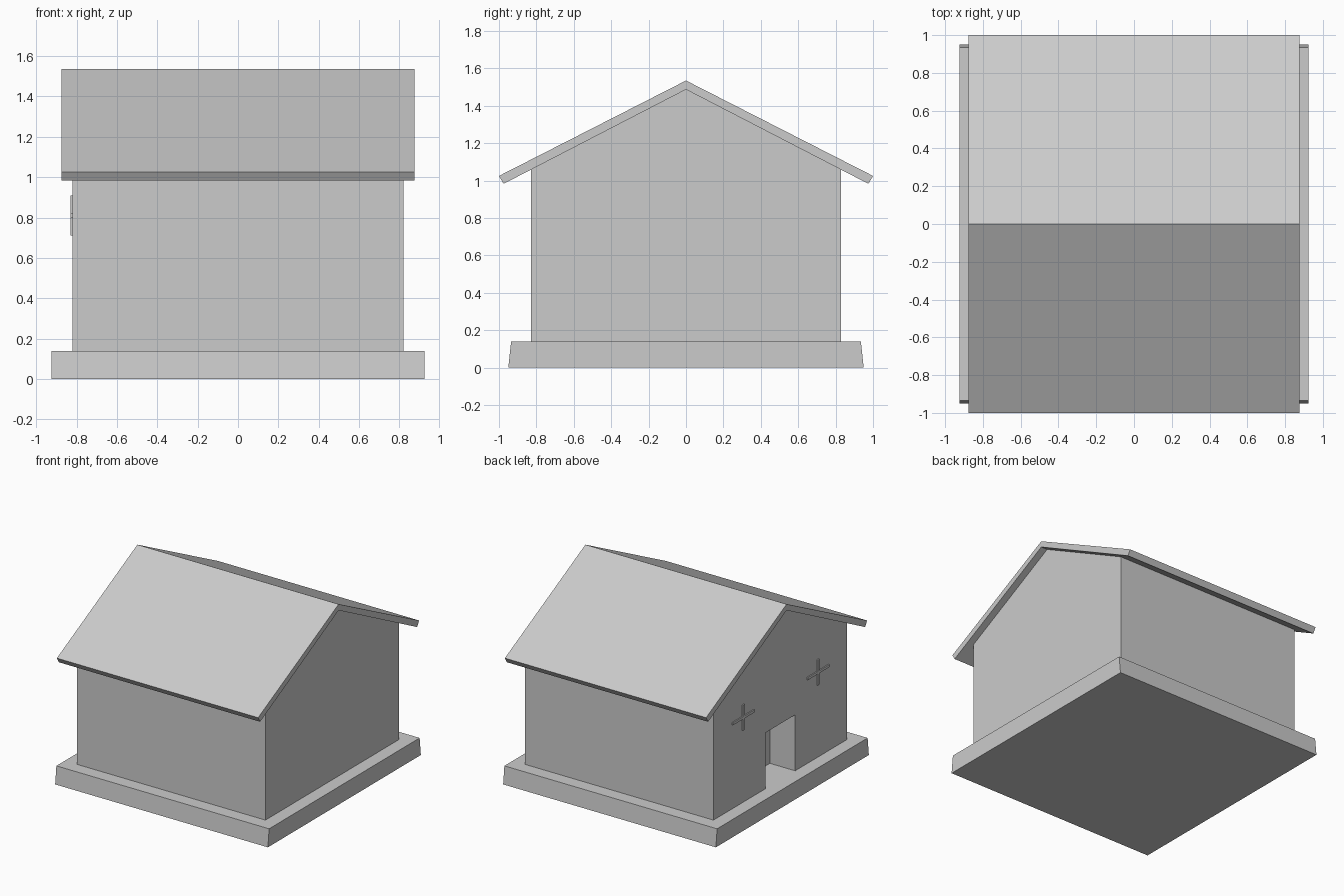
import bpy
import bmesh

cube = bpy.data.objects.get("Cube")
if cube:
    bpy.data.objects.remove(cube, do_unlink=True)

grey = bpy.data.materials.new("plain grey")
grey.use_nodes = True
colour = (0.6, 0.6, 0.6, 1)
grey.diffuse_color = colour
grey.node_tree.nodes["Principled BSDF"].inputs["Base Color"].default_value = colour


def extrude_profile(name, profile, x0, x1):
    """Extrude a closed (y, z) outline along x."""
    bm = bmesh.new()
    face = bm.faces.new([bm.verts.new((x0, y, z)) for y, z in profile])
    result = bmesh.ops.extrude_face_region(bm, geom=[face])
    for v in result["geom"]:
        if isinstance(v, bmesh.types.BMVert):
            v.co.x = x1
    bmesh.ops.recalc_face_normals(bm, faces=bm.faces)
    mesh = bpy.data.meshes.new(name)
    bm.to_mesh(mesh)
    bm.free()
    mesh.materials.append(grey)
    obj = bpy.data.objects.new(name, mesh)
    bpy.context.collection.objects.link(obj)
    return obj


def mirrored(half):
    """Complete a half outline across y = 0, sharing points on the centre line."""
    return half + [(-y, z) for y, z in reversed(half) if y]


def box(name, x0, x1, y0, y1, z0, z1):
    return extrude_profile(name, [(y0, z0), (y1, z0), (y1, z1), (y0, z1)], x0, x1)


base_top = 0.14
wall_x = 0.82

# Plinth with sloping long sides
extrude_profile("base", mirrored([(0.95, 0), (0.935, base_top)]), -0.925, 0.925)

# Gabled house body
walls = extrude_profile(
    "walls", mirrored([(0.83, base_top), (0.83, 1.058), (0, 1.487)]), -wall_x, wall_x)

# Recessed doorway in one gable wall
cutter = box("doorway_cutter", -0.95, -0.60, -0.185, 0.185, 0.1, 0.58)
cutter.hide_render = True
cutter.hide_set(True)
cut = walls.modifiers.new("doorway", "BOOLEAN")
cut.operation = "DIFFERENCE"
cut.solver = "EXACT"
cut.object = cutter
bpy.context.view_layer.objects.active = walls
walls.select_set(True)
bpy.ops.object.modifier_apply(modifier=cut.name)
bpy.data.objects.remove(cutter, do_unlink=True)

# Pitched roof with overhanging eaves
extrude_profile("roof", [(0, 1.535), (1, 1.025), (0.975, 0.983), (0, 1.487),
                         (-0.975, 0.983), (-1, 1.025)], -0.875, 0.875)

# Crossed window bars either side of the doorway
for side, y in (("back", 0.465), ("front", -0.465)):
    for part, half_w, half_h in (("upright", 0.012, 0.10), ("crossbar", 0.135, 0.01)):
        box(f"{side}_window_{part}", -wall_x - 0.009, -wall_x + 0.01,
            y - half_w, y + half_w, 0.81 - half_h, 0.81 + half_h)
